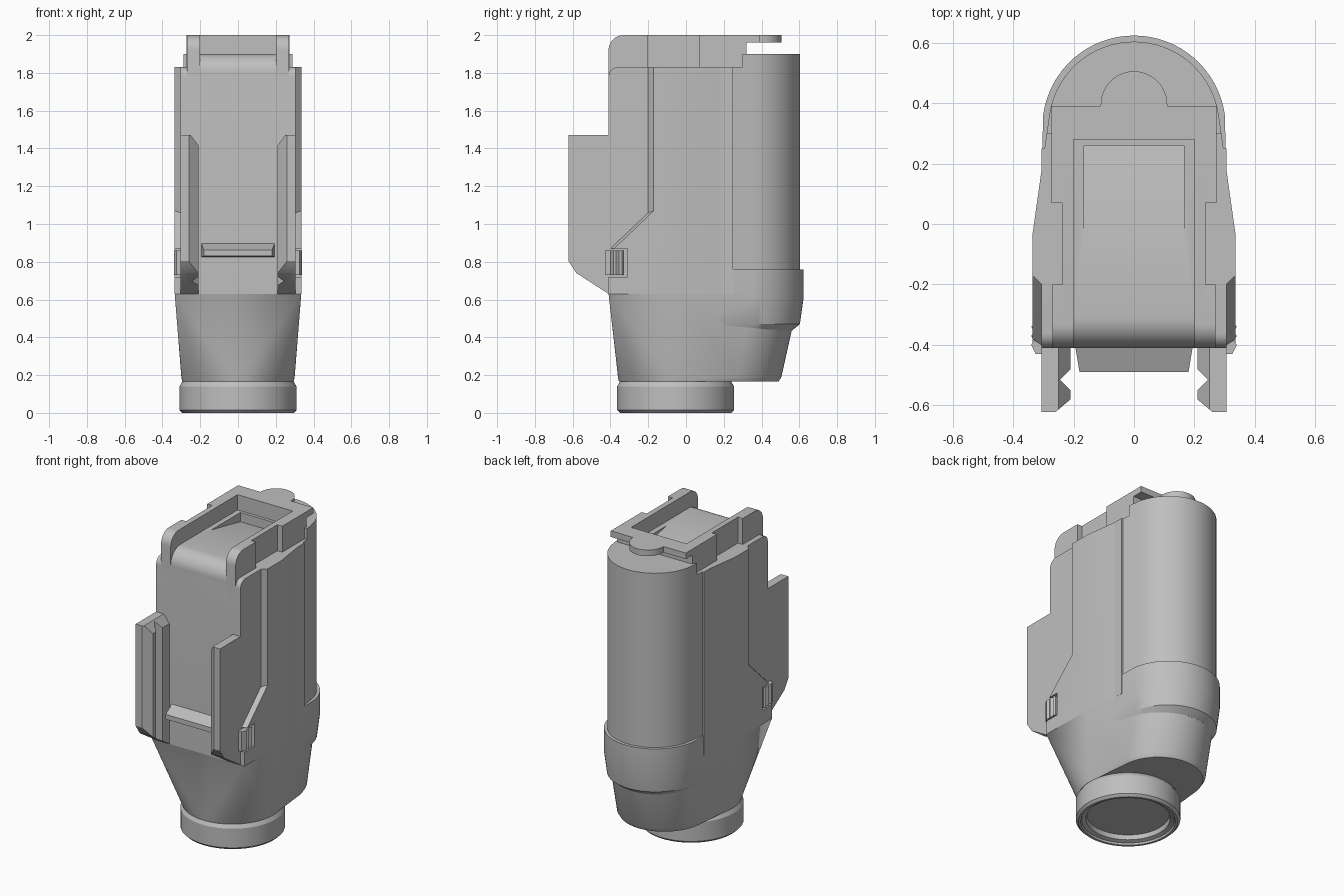
import bpy, bmesh
from math import sin, cos, pi, radians

if "Cube" in bpy.data.objects:
    bpy.data.objects.remove(bpy.data.objects["Cube"])

GREY = (0.52, 0.52, 0.52, 1)
mat = bpy.data.materials.new("mid_grey")
mat.use_nodes = True
mat.diffuse_color = GREY
mat.node_tree.nodes["Principled BSDF"].inputs["Base Color"].default_value = GREY


def finish(name, bm):
    bmesh.ops.recalc_face_normals(bm, faces=bm.faces)
    me = bpy.data.meshes.new(name)
    bm.to_mesh(me)
    bm.free()
    me.materials.append(mat)
    ob = bpy.data.objects.new(name, me)
    bpy.context.collection.objects.link(ob)
    return ob


def loft_bm(loops):
    """Bridge equal-length loops and cap both ends."""
    bm = bmesh.new()
    rings = [[bm.verts.new(p) for p in loop] for loop in loops]
    n = len(rings[0])
    for a, b in zip(rings, rings[1:]):
        for i in range(n):
            j = (i + 1) % n
            bm.faces.new((a[i], a[j], b[j], b[i]))
    bm.faces.new(rings[0])
    bm.faces.new(rings[-1])
    return bm


def at_x(prof, x):
    return [(x, y, z) for y, z in prof]


def at_z(sec, z):
    return [(x, y, z) for x, y in sec]


def side_prism(name, prof, x0, x1):
    return finish(name, loft_bm([at_x(prof, x0), at_x(prof, x1)]))


def box(name, x0, x1, y0, y1, z0, z1):
    return side_prism(name, [(y0, z0), (y1, z0), (y1, z1), (y0, z1)], x0, x1)


def hull(name, points):
    bm = bmesh.new()
    for p in points:
        bm.verts.new(p)
    res = bmesh.ops.convex_hull(bm, input=bm.verts)
    junk = {g for g in res["geom_interior"] if isinstance(g, bmesh.types.BMVert)}
    bmesh.ops.delete(bm, geom=list(junk), context="VERTS")
    bmesh.ops.dissolve_limit(bm, angle_limit=radians(0.5), verts=bm.verts, edges=bm.edges)
    return finish(name, bm)


def boolean(ob, cutter, op):
    m = ob.modifiers.new("cut", "BOOLEAN")
    m.operation, m.object, m.solver = op, cutter, "EXACT"
    bpy.context.view_layer.objects.active = ob
    bpy.ops.object.modifier_apply(modifier=m.name)
    bpy.data.objects.remove(cutter)


def arc(cx, cy, r, a0, a1, n):
    return [(cx + r * cos(radians(a0 + (a1 - a0) * i / n)),
             cy + r * sin(radians(a0 + (a1 - a0) * i / n))) for i in range(n + 1)]


def section(sides, cy, r):
    """Symmetric outline: right side points, round back, mirrored side points."""
    left = [(-x, y) for x, y in reversed(sides)]
    return sides + arc(0, cy, r, 8, 172, 32) + left


# Wide outer shell with stepped, chamfered front edge and clip recess
wide = section([(0.335, -0.41), (0.335, -0.03)], 0.32, 0.283)
shell = finish("outer_shell", loft_bm([at_z(wide, 0.63), at_z(wide, 1.9)]))


def shell_profile(y, z, tip):
    return [(0.8, 0.5), (0.8, 2.1), (0.3, 2.1), (0.3, 1.83), (y, 1.83), (y, z), (tip, 0.87),
            (-0.31, 0.87), (-0.31, 0.72), (-0.5, 0.72), (-0.5, 0.5)]


base, outer = shell_profile(-0.2, 1.06, -0.4), shell_profile(-0.17, 1.07, -0.38)
trim = finish("shell_trim", loft_bm([at_x(outer, -0.336), at_x(base, -0.305),
                                     at_x(base, 0.305), at_x(outer, 0.336)]))
boolean(shell, trim, "INTERSECT")

# Narrower front body with rounded top corner
side_prism("front_body", [(0.25, 0.63), (0.25, 1.83)] + arc(-0.36, 1.78, 0.05, 90, 180, 8)
           + [(-0.41, 0.63)], -0.305, 0.305)

# Raised centre with rounded front and a sloping recess
centre = side_prism("top_centre", [(0.31, 1.6), (0.31, 1.9)] + arc(-0.31, 1.8, 0.1, 90, 180, 12)
                    + [(-0.41, 1.6)], -0.2, 0.2)
ramp = side_prism("ramp_cutter", [(-0.04, 1.9), (-0.04, 1.95), (0.26, 1.95), (0.26, 1.84)],
                  -0.165, 0.165)
boolean(centre, ramp, "DIFFERENCE")

# Top frame: arms, front lugs, rear blocks, bridge and rounded tab
for s, side in ((-1, "right"), (1, "left")):
    front = arc(-0.33, 1.92, 0.08, 90, 180, 10) + [(-0.41, 1.7)]
    side_prism(side + "_frame_arm", [(0.32, 1.7), (0.32, 2)] + front, s * 0.2, s * 0.236)
    side_prism(side + "_frame_lug", [(-0.2, 1.7), (-0.2, 2)] + front, s * 0.23, s * 0.27)
    box(side + "_frame_block", s * 0.23, s * 0.272, 0.07, 0.32, 1.8, 2)
box("frame_back", -0.21, 0.21, 0.28, 0.32, 1.85, 2)
box("frame_bridge", -0.272, 0.272, 0.31, 0.39, 1.96, 2)
tab = arc(0, 0.395, 0.11, 0, 180, 24) + [(-0.11, 0.35), (0.11, 0.35)]
finish("frame_tab", loft_bm([at_z(tab, 1.96), at_z(tab, 2)]))

# Lower body: square front blending into a round bottom
foot = arc(0, -0.06, 0.3, 180, 360, 40)
hull("lower_body",
     at_z(wide, 0.63)
     + at_z(foot + arc(0, 0.225, 0.28, 0, 180, 40), 0.19)
     + at_z(arc(0, -0.06, 0.295, 180, 360, 40) + arc(0, 0.225, 0.265, 0, 180, 40), 0.165))

# Rear collar band that tapers inwards below
band = section([(0.305, 0.19)], 0.32, 0.303)
hull("rear_collar",
     at_z(band, 0.76) + at_z(band, 0.61)
     + at_z(section([(0.309, 0.04)], 0.315, 0.288), 0.47)
     + at_z(section([(0.3, 0.04)], 0.29, 0.27), 0.435))

# Round neck ring, hollow underneath
ring = [(0.245, 0.05), (0.25, 0.02), (0.275, 0.012), (0.28, 0), (0.295, 0), (0.31, 0.015),
        (0.31, 0.14), (0.295, 0.165)]
finish("neck_ring", loft_bm([at_z(arc(0, -0.055, r, 0, 354.375, 63), z) for r, z in ring]))

# Front rail plates with a notched inner face, trimmed at top and bottom
rail = [(0.305, -0.4), (0.305, -0.622), (0.26, -0.622), (0.21, -0.58), (0.21, -0.55),
        (0.245, -0.515), (0.21, -0.48), (0.21, -0.4)]
for s, side in ((-1, "right"), (1, "left")):
    sec = [(s * x, y) for x, y in rail]
    bm = loft_bm([at_z(sec, 0.63), at_z(sec, 1.47)])
    for co, no in (((s * 0.25, 0, 1.47), (-s * 0.06, 0, 0.045)),
                   ((0, -0.41, 0.63), (0, -0.11, -0.17)),
                   ((0, -0.58, 0.74), (0, -0.06, -0.04))):
        cut = bmesh.ops.bisect_plane(bm, geom=bm.verts[:] + bm.edges[:] + bm.faces[:],
                                     plane_co=co, plane_no=no, clear_outer=True)
        rim = [e for e in cut["geom_cut"] if isinstance(e, bmesh.types.BMEdge)]
        bmesh.ops.contextual_create(bm, geom=rim)
    finish(side + "_rail", bm)

    # Ribbed side clip
    ribs = [(0.28, -0.43), (0.325, -0.43), (0.34, -0.4), (0.33, -0.385), (0.34, -0.37),
            (0.33, -0.355), (0.34, -0.34), (0.33, -0.33), (0.28, -0.33)]
    sec = [(s * x, y) for x, y in ribs]
    finish(side + "_clip", loft_bm([at_z(sec, 0.73), at_z(sec, 0.86)]))

# Front ledge with sloped top and slanted ends
hull("front_ledge", [(s * x, y, z) for s in (-1, 1) for x, y, z in
                     ((0.195, -0.4, 0.9), (0.195, -0.4, 0.825),
                      (0.18, -0.49, 0.862), (0.18, -0.49, 0.83))])

# Smooth rounded faces, keep crisp edges
bpy.ops.object.select_all(action="DESELECT")
for ob in bpy.context.scene.objects:
    if ob.type == "MESH":
        ob.select_set(True)
        bpy.context.view_layer.objects.active = ob
bpy.ops.object.shade_smooth_by_angle(angle=radians(28))
